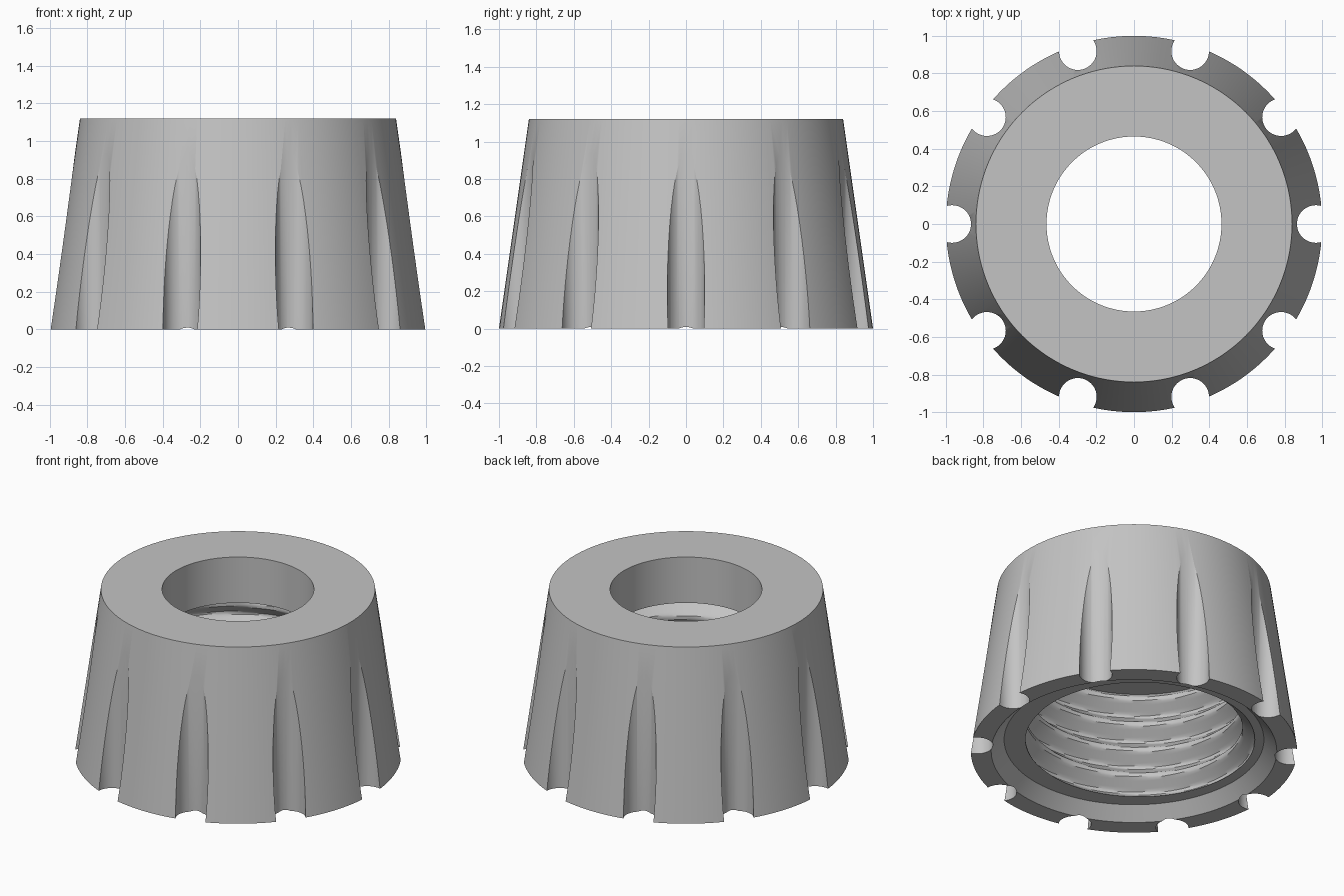
import bpy, bmesh, math
from math import cos, sin, pi, tau

SEGMENTS = 144
PITCH = 0.18
THREAD_BOTTOM, THREAD_TOP = 0.08, 0.81
THREAD_ROWS = 64
MINOR_RADIUS, THREAD_DEPTH = 0.665, 0.075

if "Cube" in bpy.data.objects:
    bpy.data.objects.remove(bpy.data.objects["Cube"], do_unlink=True)

grey = bpy.data.materials.new("light grey")
grey.use_nodes = True
grey.diffuse_color = (0.55, 0.55, 0.55, 1)
grey.node_tree.nodes["Principled BSDF"].inputs["Base Color"].default_value = grey.diffuse_color


def make_object(name, bm):
    bmesh.ops.recalc_face_normals(bm, faces=bm.faces)
    mesh = bpy.data.meshes.new(name)
    bm.to_mesh(mesh)
    bm.free()
    mesh.materials.append(grey)
    obj = bpy.data.objects.new(name, mesh)
    bpy.context.collection.objects.link(obj)
    return obj


def thread_radius(angle, z):
    """Right-handed V thread, with a flat crest and a groove."""
    phase = ((z - THREAD_BOTTOM) / PITCH - (angle - 0.75 * pi) / tau + 0.5) % 1
    groove = 1 - abs(phase - 0.5) / 0.42
    return MINOR_RADIUS + THREAD_DEPTH * max(0, min(1, groove * 1.15))


# Closed cross-section: outer cone, chamfered mouth, thread, ceiling, top bore
def cross_section(angle):
    points = [(0.465, 1.12), (0.84, 1.12), (1.0, 0), (0.875, 0), (0.796, 0.08)]
    for row in range(THREAD_ROWS + 1):
        z = THREAD_BOTTOM + (THREAD_TOP - THREAD_BOTTOM) * row / THREAD_ROWS
        points.append((thread_radius(angle, z), z))
    return points + [(0.465, THREAD_TOP)]


# Threaded collar body
bm = bmesh.new()
rings = []
for i in range(SEGMENTS):
    a = tau * i / SEGMENTS
    rings.append([bm.verts.new((r * cos(a), r * sin(a), z)) for r, z in cross_section(a)])
for i, ring in enumerate(rings):
    following = rings[(i + 1) % SEGMENTS]
    for j in range(len(ring)):
        k = (j + 1) % len(ring)
        bm.faces.new((ring[j], ring[k], following[k], following[j]))
collar = make_object("threaded_collar", bm)

# Ten vertical grip flutes
bm = bmesh.new()
for i in range(10):
    a = tau * i / 10
    made = bmesh.ops.create_cone(bm, cap_ends=True, segments=48, radius1=0.1, radius2=0.1, depth=1.2)
    bmesh.ops.translate(bm, verts=made["verts"], vec=(0.966 * cos(a), 0.966 * sin(a), 0.5))
cutter = make_object("flute_cutter", bm)
cutter.hide_render = True

cut = collar.modifiers.new("grip flutes", "BOOLEAN")
cut.operation = "DIFFERENCE"
cut.solver = "EXACT"
cut.object = cutter
bpy.ops.object.select_all(action="DESELECT")
collar.select_set(True)
bpy.context.view_layer.objects.active = collar
bpy.ops.object.modifier_apply(modifier=cut.name)
bpy.data.objects.remove(cutter, do_unlink=True)
bpy.ops.object.shade_smooth_by_angle(angle=math.radians(30))
